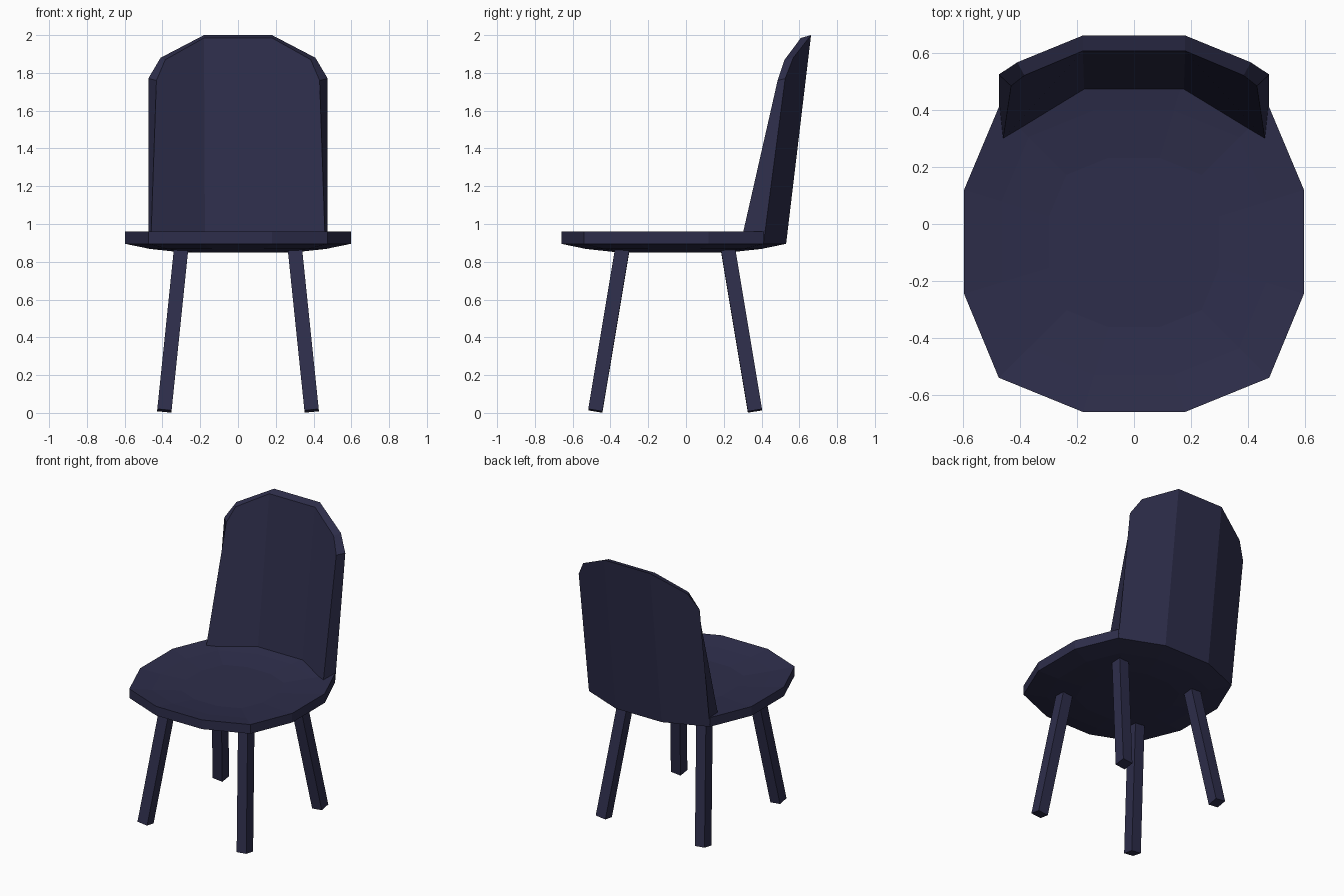
import bpy
from mathutils import Vector

if "Cube" in bpy.data.objects:
    bpy.data.objects.remove(bpy.data.objects["Cube"])

navy = bpy.data.materials.new("navy")
navy.diffuse_color = (0.027, 0.027, 0.07, 1)
navy.use_nodes = True
navy.node_tree.nodes["Principled BSDF"].inputs["Base Color"].default_value = navy.diffuse_color


def make(name, verts, faces):
    mesh = bpy.data.meshes.new(name)
    mesh.from_pydata(verts, [], faces)
    mesh.materials.append(navy)
    obj = bpy.data.objects.new(name, mesh)
    bpy.context.collection.objects.link(obj)
    # consistent outward normals
    import bmesh
    bm = bmesh.new()
    bm.from_mesh(mesh)
    bmesh.ops.recalc_face_normals(bm, faces=bm.faces)
    bm.to_mesh(mesh)
    bm.free()
    return obj


def bridge(rings):
    """Skin equal-length closed rings and cap both ends."""
    n = len(rings[0])
    verts = [p for ring in rings for p in ring]
    faces = [(r * n + i, r * n + (i + 1) % n, (r + 1) * n + (i + 1) % n, (r + 1) * n + i)
             for r in range(len(rings) - 1) for i in range(n)]
    faces += [tuple(range(n)), tuple(range(len(verts) - n, len(verts)))]
    return verts, faces


# Seat: twelve-sided dished plate
half = [(0.18, -0.66), (0.475, -0.54), (0.597, -0.245), (0.597, 0.12), (0.475, 0.41), (0.18, 0.53)]
outline = half + [(-x, y) for x, y in reversed(half)]
cy = -0.065
# (scale, height) from under centre, over the rim, to top centre
profile = [(0.5, 0.85), (0.78, 0.868), (1.0, 0.895), (1.0, 0.96), (0.78, 0.94), (0.5, 0.922)]
make("seat", *bridge([[(x * s, cy + (y - cy) * s, z) for x, y in outline] for s, z in profile]))

# Backrest: curved, rounded-top shell leaning backwards
rear = [(0.18, 0.53, 0.895), (0.475, 0.41, 0.895), (0.475, 0.525, 1.77),
        (0.41, 0.568, 1.88), (0.18, 0.662, 2.0)]
front = [(0.175, 0.473, 0.945), (0.46, 0.3, 0.945), (0.432, 0.485, 1.76),
         (0.385, 0.522, 1.87), (0.18, 0.608, 1.985)]
verts = [(s * x, y, z) for s in (1, -1) for side in (rear, front) for x, y, z in side]
faces = []
for o in (0, 10):
    faces += [(o, o + 1, o + 2, o + 3, o + 4), (o + 5, o + 6, o + 7, o + 8, o + 9)]
    faces += [(o + i, o + i + 1, o + i + 6, o + i + 5) for i in range(4)]
for a, b in ((0, 4), (4, 9), (9, 5), (5, 0)):
    faces.append((a, b, b + 10, a + 10))
make("backrest", verts, faces)


# Legs: splayed square posts, ends cut square to their axis
def leg(name, top, bottom, w=0.038):
    top, bottom = Vector(top), Vector(bottom)
    axis = (top - bottom).normalized()
    u = Vector((0, 1, 0)).cross(axis).normalized() * w
    v = axis.cross(u).normalized() * w
    make(name, *bridge([[p - u - v, p + u - v, p + u + v, p - u + v] for p in (bottom, top)]))


for side, s in (("left", -1), ("right", 1)):
    leg(f"front_{side}_leg", (s * 0.3, -0.335, 0.88), (s * 0.39, -0.48, 0.011))
    leg(f"rear_{side}_leg", (s * 0.3, 0.22, 0.88), (s * 0.39, 0.365, 0.011))
